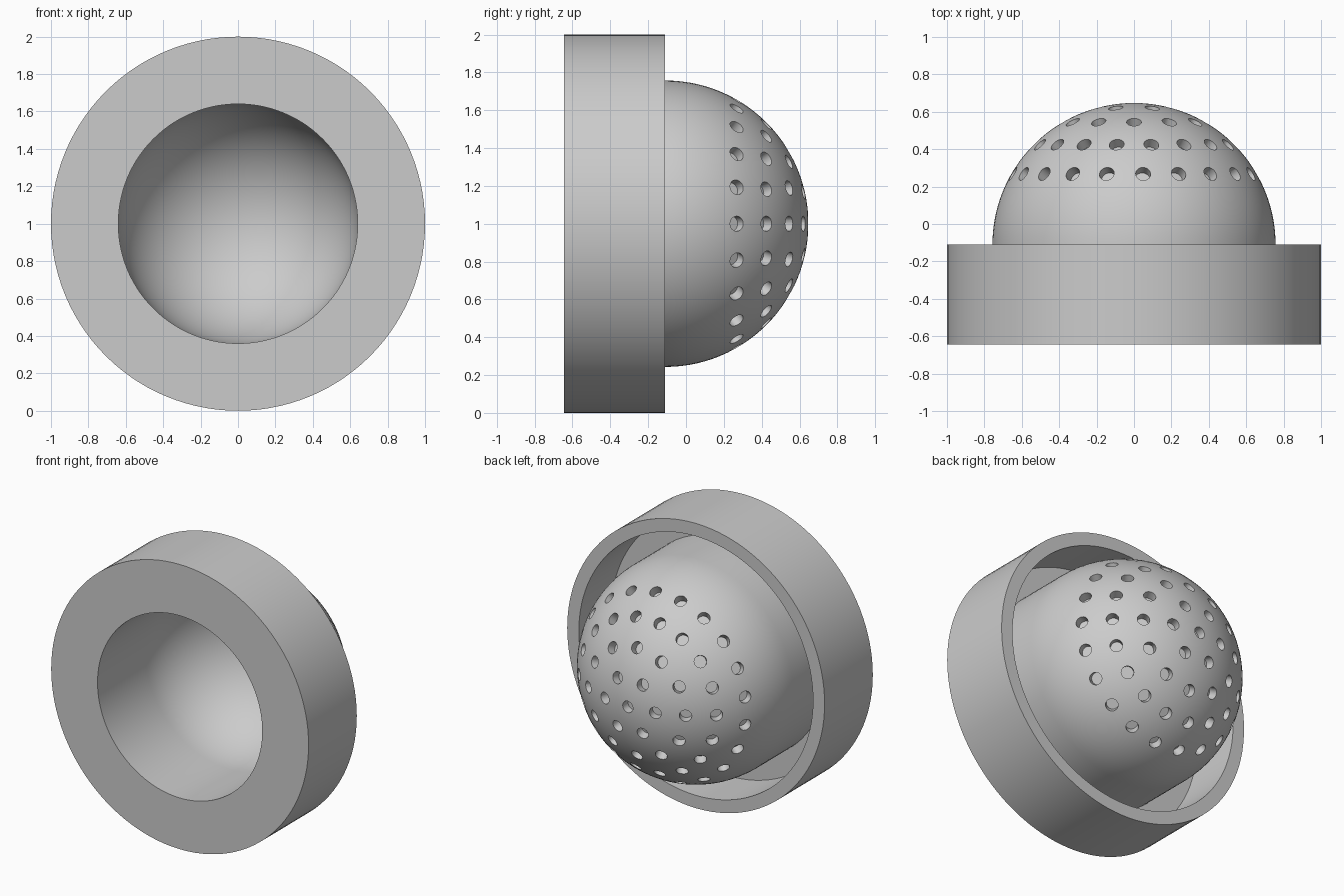
import bpy, bmesh
from math import sin, cos, pi, radians
from mathutils import Vector, Matrix

cube = bpy.data.objects.get("Cube")
if cube:
    bpy.data.objects.remove(cube, do_unlink=True)

# Main sizes
FRONT, BACK, FLOOR = -0.645, -0.11, -0.47
RING_R, POCKET_R = 1.0, 0.91
DOME_R, BORE_R = 0.757, 0.64
HOLE_R, HOLE_DEPTH = 0.04, 0.06
CENTRE = Vector((0, BACK, 1))

grey = bpy.data.materials.new("light_grey")
grey.use_nodes = True
grey.diffuse_color = (0.6, 0.6, 0.6, 1)
grey.node_tree.nodes["Principled BSDF"].inputs["Base Color"].default_value = grey.diffuse_color


def make_object(name, bm):
    mesh = bpy.data.meshes.new(name)
    bm.to_mesh(mesh)
    bm.free()
    obj = bpy.data.objects.new(name, mesh)
    bpy.context.collection.objects.link(obj)
    mesh.materials.append(grey)
    return obj


def arc(radius, steps=28):
    """Quarter circle from the equator to the rear pole, as (radius, y)."""
    return [(radius * cos(pi / 2 * i / steps), BACK + radius * sin(pi / 2 * i / steps))
            for i in range(steps + 1)]


def lathe(name, profile, segments=112):
    """Turn a (radius, y) profile around the front-to-back axis."""
    bm = bmesh.new()
    verts = [bm.verts.new((r, y, 1)) for r, y in profile]
    edges = [bm.edges.new(pair) for pair in zip(verts, verts[1:])]
    bmesh.ops.spin(bm, geom=verts + edges, cent=(0, 0, 1), axis=(0, 1, 0),
                   angle=2 * pi, steps=segments, use_duplicate=False)
    bmesh.ops.remove_doubles(bm, verts=bm.verts, dist=0.0005)
    bmesh.ops.recalc_face_normals(bm, faces=bm.faces)
    return make_object(name, bm)


# Flanged dome: bored front, grooved back and hollow hemisphere
profile = arc(BORE_R)[::-1] + [
    (BORE_R, FRONT), (RING_R, FRONT), (RING_R, BACK), (POCKET_R, BACK),
    (POCKET_R, FLOOR), (DOME_R, FLOOR)] + arc(DOME_R)
dome = lathe("flanged_dome", profile)

# Cutters for the blind holes: (degrees from the pole, number in the row)
bm = bmesh.new()
for tilt, count in ((0, 1), (15, 6), (30, 12), (45, 18), (60, 21)):
    for i in range(count):
        turn, lean = 2 * pi * i / count, radians(tilt)
        out = Vector((sin(lean) * cos(turn), cos(lean), sin(lean) * sin(turn)))
        place = Matrix.Translation(CENTRE + out * DOME_R)
        bmesh.ops.create_cone(bm, cap_ends=True, segments=24, radius1=HOLE_R,
                              radius2=HOLE_R, depth=2 * HOLE_DEPTH,
                              matrix=place @ out.to_track_quat("Z", "Y").to_matrix().to_4x4())
cutter = make_object("hole_cutter", bm)
cutter.hide_render = True

# Cut the holes, then smooth the curved faces
bpy.ops.object.select_all(action="DESELECT")
bpy.context.view_layer.objects.active = dome
dome.select_set(True)
cut = dome.modifiers.new("holes", "BOOLEAN")
cut.operation, cut.solver, cut.object = "DIFFERENCE", "EXACT", cutter
bpy.ops.object.modifier_apply(modifier=cut.name)
bpy.data.objects.remove(cutter, do_unlink=True)
bpy.ops.object.shade_smooth_by_angle(angle=radians(30))
